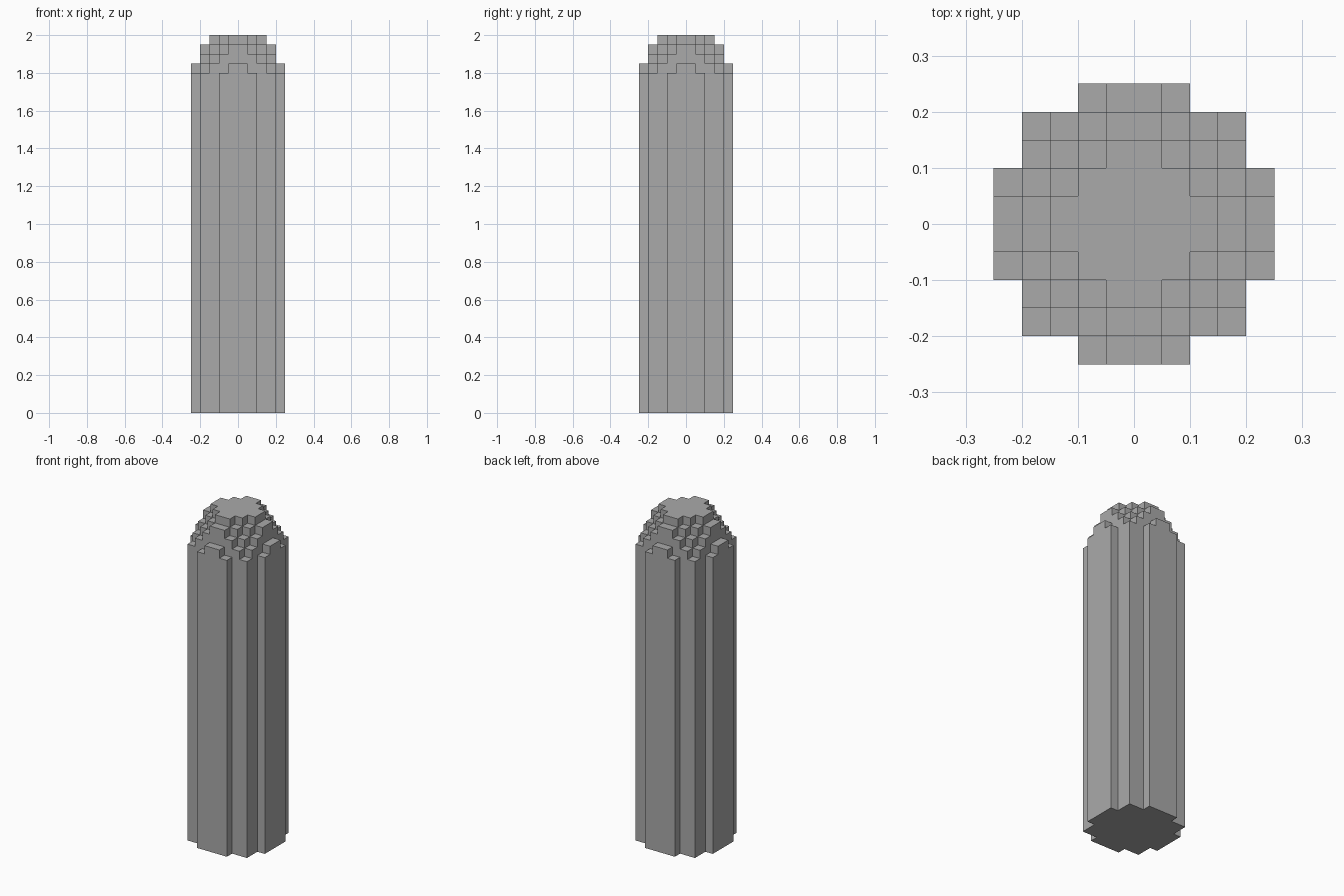
import bpy
import bmesh

CELL = 0.05
HEIGHT = 2.0
HALF = 5  # cells from the axis to the rim

cube = bpy.data.objects.get("Cube")
if cube:
    bpy.data.objects.remove(cube, do_unlink=True)

# Stone colour
stone = bpy.data.materials.new("grey_stone")
stone.use_nodes = True
colour = (0.4, 0.4, 0.4, 1.0)
stone.diffuse_color = colour
stone.node_tree.nodes["Principled BSDF"].inputs["Base Color"].default_value = colour


def column_top(cx, cy):
    """Height of one grid cell, stepping down from the flat top to the rim."""
    i = cx if cx >= 0 else -cx - 1
    j = cy if cy >= 0 else -cy - 1
    far, near = max(i, j), min(i, j)
    if far >= HALF or (far == HALF - 1 and near > 1):
        return 0.0
    drop = max(0, i + j - 2) + (far == HALF - 1)
    return HEIGHT - drop * CELL


bm = bmesh.new()


def quad(*points):
    bm.faces.new([bm.verts.new(p) for p in points])


for cx in range(-HALF, HALF):
    for cy in range(-HALF, HALF):
        top = column_top(cx, cy)
        if not top:
            continue
        x0, y0 = cx * CELL, cy * CELL
        x1, y1 = x0 + CELL, y0 + CELL
        corners = [(x0, y0), (x1, y0), (x1, y1), (x0, y1)]

        # Top and underside of the cell
        quad(*[(x, y, top) for x, y in corners])
        quad(*[(x, y, 0) for x, y in reversed(corners)])

        # Walls down to any lower neighbour
        for side, (dx, dy) in enumerate([(0, -1), (1, 0), (0, 1), (-1, 0)]):
            low = column_top(cx + dx, cy + dy)
            if low < top:
                a, b = corners[side], corners[(side + 1) % 4]
                quad((*a, low), (*b, low), (*b, top), (*a, top))

# Weld the skin and merge coplanar cells
bmesh.ops.remove_doubles(bm, verts=bm.verts[:], dist=0.001)
bmesh.ops.dissolve_limit(bm, angle_limit=0.01, verts=bm.verts[:], edges=bm.edges[:])

mesh = bpy.data.meshes.new("stepped_pillar")
bm.to_mesh(mesh)
bm.free()
mesh.materials.append(stone)
pillar = bpy.data.objects.new("stepped_pillar", mesh)
bpy.context.collection.objects.link(pillar)
